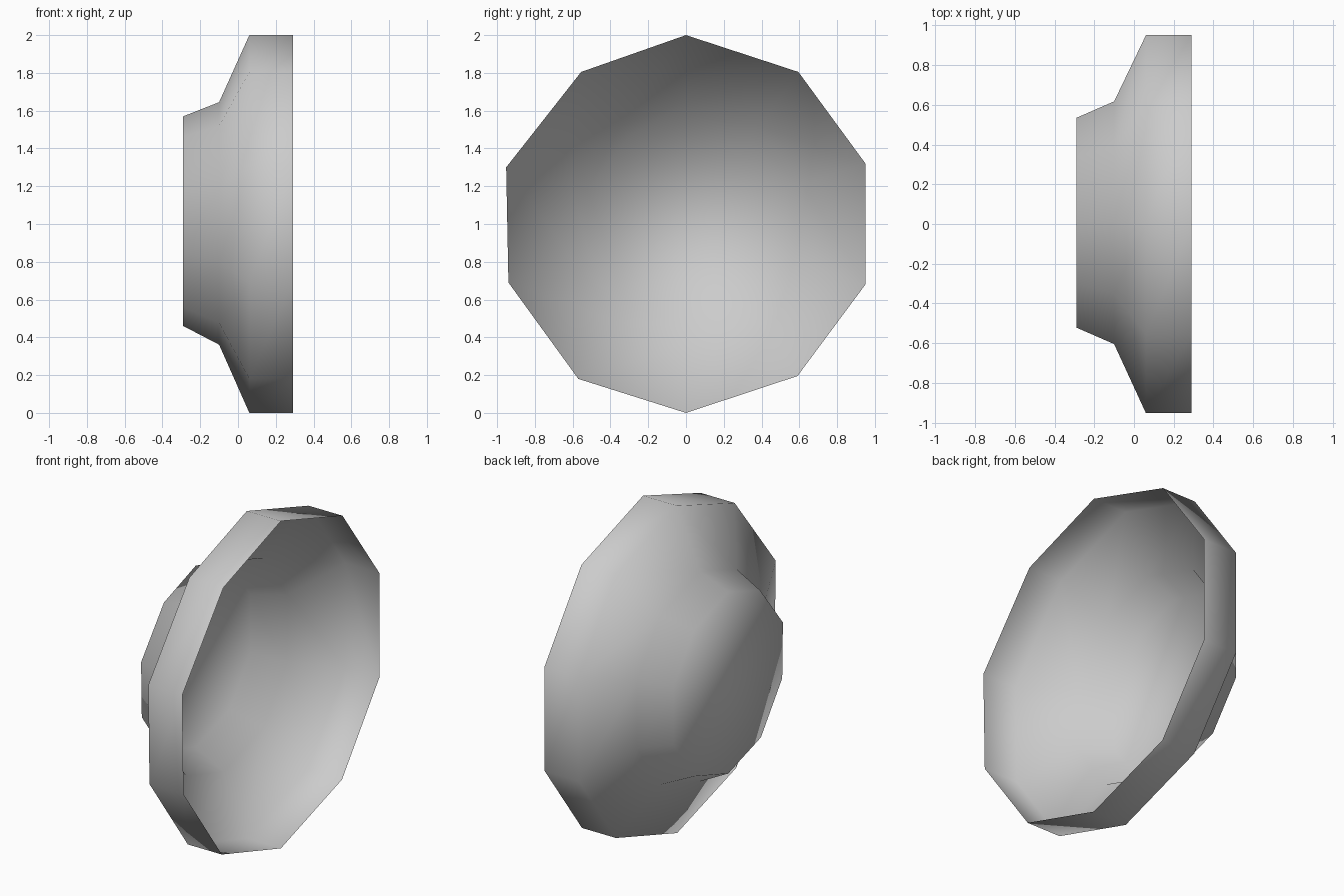
import bpy
import bmesh

cube = bpy.data.objects.get("Cube")
if cube:
    bpy.data.objects.remove(cube, do_unlink=True)

# Slightly uneven ten-sided rim outline (y, height from the axis)
OUTLINE = [(0, 1), (.595, .805), (.95, .32), (.95, -.32), (.59, -.805),
           (0, -1), (-.57, -.82), (-.94, -.31), (-.952, .3), (-.555, .805)]

# Rings along the axis: x, radius, y shift, centre height
RINGS = [(-.29, .555, .007, 1.015),
         (-.1, .642, .007, 1.003),
         (.06, 1, 0, 1),
         (.29, 1, 0, 1)]


def grey_material():
    mat = bpy.data.materials.new("light grey")
    mat.use_nodes = True
    colour = (.6, .6, .6, 1)
    mat.diffuse_color = colour
    mat.node_tree.nodes["Principled BSDF"].inputs["Base Color"].default_value = colour
    return mat


def build_dish():
    bm = bmesh.new()
    rings = [[bm.verts.new((x, y * r + dy, z * r + cz)) for y, z in OUTLINE]
             for x, r, dy, cz in RINGS]

    # Stepped side walls between neighbouring rings
    count = len(OUTLINE)
    for small, large in zip(rings, rings[1:]):
        for i in range(count):
            j = (i + 1) % count
            bm.faces.new((small[i], small[j], large[j], large[i]))

    # Closed narrow end; the wide end stays open
    bm.faces.new(reversed(rings[0]))
    bm.normal_update()
    bmesh.ops.recalc_face_normals(bm, faces=bm.faces[:])
    if next(f for f in bm.faces if len(f.verts) == count).normal.x > 0:
        bmesh.ops.reverse_faces(bm, faces=bm.faces[:])
    for face in bm.faces:
        face.smooth = True

    mesh = bpy.data.meshes.new("dish_shell")
    bm.to_mesh(mesh)
    bm.free()
    mesh.materials.append(grey_material())
    dish = bpy.data.objects.new("dish_shell", mesh)
    bpy.context.collection.objects.link(dish)


build_dish()
